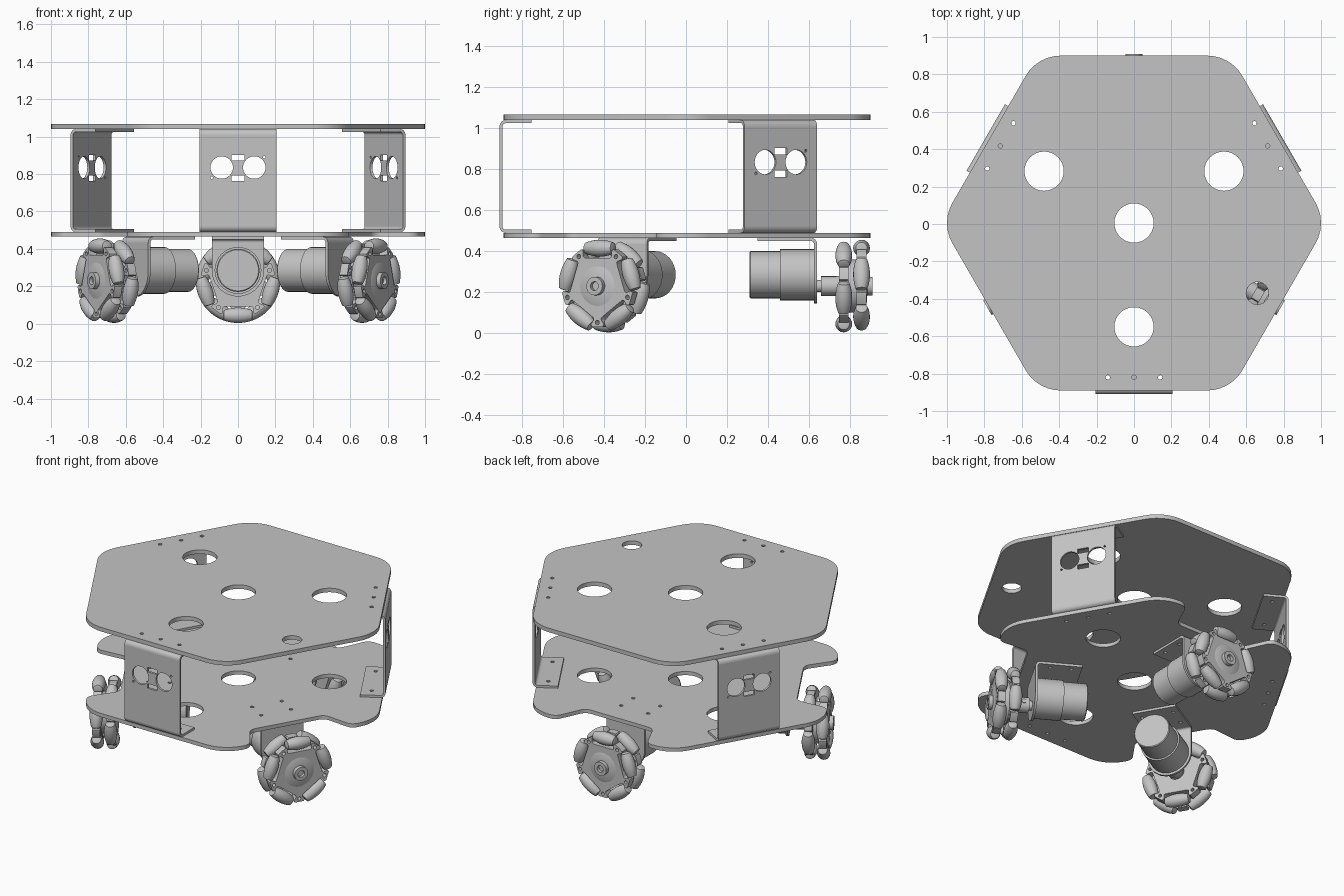
import bpy, bmesh
from math import radians, cos, sin, tan, pi, sqrt
from mathutils import Matrix, Vector

cube = bpy.data.objects.get("Cube")
if cube:
    bpy.data.objects.remove(cube, do_unlink=True)

grey = bpy.data.materials.new("light grey metal")
grey.use_nodes = True
COLOUR = (0.55, 0.55, 0.55, 1)
grey.diffuse_color = COLOUR
grey.node_tree.nodes["Principled BSDF"].inputs["Base Color"].default_value = COLOUR

# Sheet orientations: facing outward (plane = tangent, height) and edge-on (plane = radial, height)
FACING = Matrix(((0, 0, 1, 0), (1, 0, 0, 0), (0, 1, 0, 0), (0, 0, 0, 1)))
EDGE_ON = Matrix(((1, 0, 0, 0), (0, 0, -1, 0), (0, 1, 0, 0), (0, 0, 0, 1)))
CENTRE = Matrix.Translation((0, 0.005, 0))


def finish(name, mesh, matrix):
    mesh.transform(matrix)
    mesh.materials.clear()
    mesh.materials.append(grey)
    mesh.shade_smooth()
    mesh.set_sharp_from_angle(angle=radians(32))
    obj = bpy.data.objects.new(name, mesh)
    bpy.context.collection.objects.link(obj)
    return obj


def circle(x, y, r, n=32):
    return [(x + r * cos(2 * pi * i / n), y + r * sin(2 * pi * i / n)) for i in range(n)]


def rect(x0, y0, x1, y1):
    return [(x0, y0), (x1, y0), (x1, y1), (x0, y1)]


def turn(x, y, degrees):
    a = radians(degrees)
    return (x * cos(a) - y * sin(a), x * sin(a) + y * cos(a))


def rounded(corners, n=6):
    """Corners are (x, y, radius)."""
    out = []
    for i, (x, y, r) in enumerate(corners):
        p = Vector((x, y))
        if r == 0:
            out.append((x, y))
            continue
        a = (Vector(corners[i - 1][:2]) - p).normalized()
        b = (Vector(corners[(i + 1) % len(corners)][:2]) - p).normalized()
        half = a.angle(b) / 2
        mid = p + (a + b).normalized() * r / sin(half)
        start, end = p + a * r / tan(half) - mid, p + b * r / tan(half) - mid
        for k in range(n + 1):
            out.append(tuple(mid + start.lerp(end, k / n).normalized() * r))
    return out


def sheet(name, outline, holes, low, high, matrix):
    """Flat plate with holes, cut from a filled curve."""
    curve = bpy.data.curves.new(name, 'CURVE')
    curve.dimensions = '2D'
    curve.fill_mode = 'BOTH'
    curve.extrude = (high - low) / 2
    for loop in [outline] + holes:
        spline = curve.splines.new('POLY')
        spline.points.add(len(loop) - 1)
        for point, (x, y) in zip(spline.points, loop):
            point.co = (x, y, 0, 1)
        spline.use_cyclic_u = True
    temp = bpy.data.objects.new(name, curve)
    bpy.context.collection.objects.link(temp)
    graph = bpy.context.evaluated_depsgraph_get()
    mesh = bpy.data.meshes.new_from_object(temp.evaluated_get(graph))
    bpy.data.objects.remove(temp, do_unlink=True)
    bpy.data.curves.remove(curve)
    bm = bmesh.new()
    bm.from_mesh(mesh)
    bmesh.ops.remove_doubles(bm, verts=bm.verts, dist=0.0001)
    bmesh.ops.recalc_face_normals(bm, faces=bm.faces)
    bm.to_mesh(mesh)
    bm.free()
    return finish(name, mesh, matrix @ Matrix.Translation((0, 0, (low + high) / 2)))


def lathe(name, profile, matrix, n=32):
    """Turn an (axial, radius) profile around the local x axis."""
    bm = bmesh.new()
    verts = [bm.verts.new((x, 0, r)) for x, r in profile]
    edges = [bm.edges.new(pair) for pair in zip(verts, verts[1:])]
    bmesh.ops.spin(bm, geom=verts + edges, cent=(0, 0, 0), axis=(1, 0, 0),
                   angle=2 * pi, steps=n)
    bmesh.ops.remove_doubles(bm, verts=bm.verts, dist=0.0001)
    bmesh.ops.recalc_face_normals(bm, faces=bm.faces)
    mesh = bpy.data.meshes.new(name)
    bm.to_mesh(mesh)
    bm.free()
    return finish(name, mesh, matrix)


def bend(x, z, start, half_width, matrix):
    """Quarter-round fold joining a wall and a flange."""
    arc = [radians(start + 15 * i) for i in range(7)]
    loop = [(x + 0.03 * cos(a), z + 0.03 * sin(a)) for a in arc]
    loop += [(x + 0.015 * cos(a), z + 0.015 * sin(a)) for a in reversed(arc)]
    return sheet("fold", loop, [], -half_width, half_width, matrix @ EDGE_ON)


def join(parts):
    with bpy.context.temp_override(active_object=parts[0], object=parts[0],
                                   selected_objects=parts,
                                   selected_editable_objects=parts):
        bpy.ops.object.join()


# Decks: rounded hexagons, the lower one notched for the wheels
EDGE = 0.895


def deck(name, low, high, notched):
    corners = []
    for k in range(6):
        corners.append((*turn(EDGE / cos(pi / 6), 0, 60 * k), 0.216))
        if notched and k % 2:
            for x, y in ((EDGE, -0.34), (0.7, -0.25), (0.7, 0.25), (EDGE, 0.34)):
                corners.append((*turn(x, y, 60 * k + 30), 0.06))
    holes = [circle(0, 0, 0.105)]
    for side in (30, 150, 270):
        holes.append(circle(*turn(0.555, 0, side), 0.105))
        holes += [circle(*turn(0.825, t, side), 0.012, 10) for t in (-0.14, 0, 0.14)]
        if notched:
            holes += [circle(*turn(x, t, side + 60), 0.012, 10)
                      for x in (0.41, 0.54) for t in (-0.1, 0.1)]
    if not notched:
        holes.append(circle(0.66, -0.375, 0.06))
    sheet(name, rounded(corners), holes, low, high, CENTRE)


deck("lower_deck", 0.465, 0.49, True)
deck("upper_deck", 1.04, 1.067, False)


# Folded sensor brackets between the decks
def sensor_bracket(name, frame):
    holes = [circle(s * 0.087, 0.835, 0.06) for s in (-1, 1)]
    holes += [rect(-0.035, z, 0.035, z + 0.03) for z in (0.763, 0.873)]
    holes += [circle(-0.14, 0.78, 0.007, 8), circle(0.14, 0.89, 0.007, 8)]
    parts = [sheet(name, rect(-0.205, 0.52, 0.205, 1.01), holes, 0.9, 0.915, frame @ FACING)]
    for low, fold_z, start in ((0.49, 0.52, -90), (1.025, 1.01, 0)):
        screw_holes = [circle(0.825, t, 0.012, 10) for t in (-0.14, 0.14)]
        parts.append(sheet("flange", rect(0.76, -0.205, 0.885, 0.205), screw_holes,
                           low, low + 0.015, frame))
        parts.append(bend(0.885, fold_z, start, 0.205, frame))
    join(parts)


# Gear motor with its folded mount and shaft coupling
def motor(name, frame):
    wall = rounded([(-0.14, 0.145, 0.139), (0.14, 0.145, 0.139), (0.14, 0.435, 0), (-0.14, 0.435, 0)])
    flange_holes = [circle(x, t, 0.012, 10) for x in (0.41, 0.54) for t in (-0.1, 0.1)]
    join([sheet(name + "_motor_mount", wall, [], 0.62, 0.635, frame @ FACING),
          sheet("flange", rect(0.345, -0.14, 0.605, 0.14), flange_holes, 0.45, 0.465, frame),
          bend(0.605, 0.435, 0, 0.14, frame)])
    lathe(name + "_motor", [(0.305, 0), (0.305, 0.11), (0.31, 0.115), (0.455, 0.115),
                            (0.455, 0.125), (0.62, 0.125), (0.62, 0)],
          frame @ Matrix.Translation((0, 0, 0.285)))
    lathe(name + "_coupling", [(0.63, 0), (0.63, 0.03), (0.655, 0.03), (0.655, 0.048),
                               (0.74, 0.048), (0.74, 0)],
          frame @ Matrix.Translation((0, 0, AXLE)), 24)
    lathe(name + "_grub_screw", [(0, 0), (0, 0.014), (0.054, 0.014), (0.054, 0)],
          frame @ Matrix.Translation((0.69, 0, AXLE)) @ Matrix.Rotation(pi / 2, 4, 'Z'), 12)


# Omni wheel: a hub with two staggered rows of five barrel rollers
AXLE = 0.23


def wheel(name, frame):
    axle = frame @ Matrix.Translation((0, 0, AXLE))
    lathe(name + "_wheel_hub", [(0.73, 0), (0.73, 0.05), (0.745, 0.05), (0.745, 0.11),
                                (0.755, 0.13), (0.862, 0.13), (0.875, 0.11), (0.88, 0.045),
                                (0.905, 0.045), (0.905, 0.022), (0.885, 0.022), (0.885, 0)], axle)
    tabs, holes = [], []
    for k in range(5):
        for x, y in ((0.08, 0.188), (0.08, 0.138), (-0.08, 0.138), (-0.08, 0.188)):
            tabs.append((*turn(x, y, 72 * k), 0.01))
        holes.append(circle(*turn(0, 0.178, 72 * k + 36), 0.011, 12))
    span = [0.075 * i / 5 for i in range(-5, 6)]
    barrel = [(s, sqrt(0.226 ** 2 - s * s) - 0.185) for s in span]
    barrel = [(-0.078, 0), (-0.078, 0.018)] + barrel + [(0.078, 0.018), (0.078, 0)]
    for row, x, phase in (("inner", 0.765, 180), ("outer", 0.852, 0)):
        spin = axle @ Matrix.Rotation(radians(phase), 4, 'X')
        sheet(f"{name}_{row}_roller_carrier", rounded(tabs, 3), holes, x - 0.024, x + 0.024,
              spin @ FACING)
        for k in range(5):
            place = (spin @ Matrix.Rotation(radians(72 * k), 4, 'X')
                     @ Matrix.Translation((x, 0, 0.185)) @ Matrix.Rotation(pi / 2, 4, 'Z'))
            lathe(f"{name}_{row}_roller_{k + 1}", barrel, place, 20)


for label, angle in (("front", 270), ("back_left", 30), ("back_right", 150)):
    sensor_bracket(label + "_sensor_bracket", CENTRE @ Matrix.Rotation(radians(angle), 4, 'Z'))

for label, angle in (("back", 90), ("front_right", 210), ("front_left", 330)):
    station = CENTRE @ Matrix.Rotation(radians(angle), 4, 'Z')
    motor(label, station)
    wheel(label, station)
